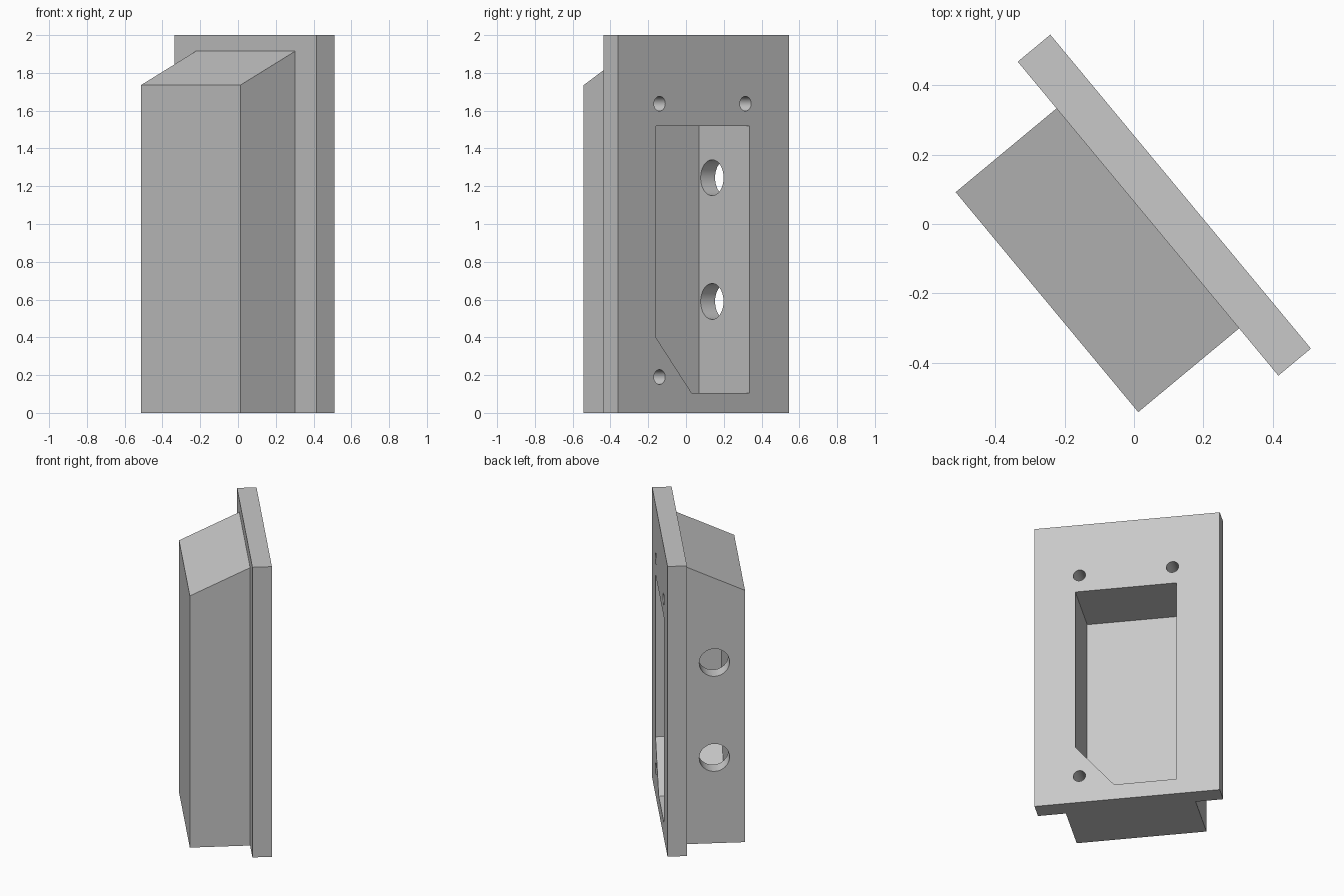
import bpy, bmesh, math
from mathutils import Matrix, Vector

if "Cube" in bpy.data.objects:
    bpy.data.objects.remove(bpy.data.objects["Cube"])

# Local frame: x runs along the plate, y points out of its face, z is up
TURN = Matrix.Rotation(math.radians(-50.3), 4, 'Z')
FACE_Y = 0.163

grey = bpy.data.materials.new("light_grey")
grey.diffuse_color = (0.58, 0.58, 0.58, 1)
grey.use_nodes = True
grey.node_tree.nodes["Principled BSDF"].inputs["Base Color"].default_value = grey.diffuse_color


def prism(name, profile, offset):
    """Extrude a closed 3D profile along an offset vector."""
    bm = bmesh.new()
    base = bm.faces.new([bm.verts.new(p) for p in profile])
    top = bmesh.ops.extrude_face_region(bm, geom=[base])
    verts = [g for g in top["geom"] if isinstance(g, bmesh.types.BMVert)]
    bmesh.ops.translate(bm, verts=verts, vec=offset)
    bmesh.ops.recalc_face_normals(bm, faces=bm.faces)
    mesh = bpy.data.meshes.new(name)
    bm.to_mesh(mesh)
    bm.free()
    mesh.materials.append(grey)
    obj = bpy.data.objects.new(name, mesh)
    bpy.context.collection.objects.link(obj)
    return obj


def circle(center, radius, axis, count=48):
    """Points of a circle around the local x or y axis."""
    pts = []
    for i in range(count):
        a = 2 * math.pi * i / count
        c, s = radius * math.cos(a), radius * math.sin(a)
        pts.append(Vector(center) + Vector((0, c, s) if axis == 'X' else (c, 0, s)))
    return pts


def combine(body, tool, operation):
    mod = body.modifiers.new("cut", 'BOOLEAN')
    mod.operation, mod.object, mod.solver = operation, tool, 'EXACT'
    bpy.context.view_layer.objects.active = body
    bpy.ops.object.modifier_apply(modifier=mod.name)
    bpy.data.objects.remove(tool)


# Mounting plate
body = prism("housing", [(-0.574, 0.041, 0), (0.602, 0.041, 0),
                         (0.602, FACE_Y, 0), (-0.574, FACE_Y, 0)], (0, 0, 2))

# Box behind the plate with a sloped top
box = prism("box", [(-0.399, -0.337, 0), (-0.399, 0.1, 0),
                    (-0.399, 0.1, 1.943), (-0.399, -0.337, 1.735)], (0.824, 0, 0))
combine(body, box, 'UNION')

# Pocket with one chamfered lower corner
pocket = prism("pocket", [(x, 0.3, z) for x, z in
                          [(-0.30, 0.105), (0.096, 0.105), (0.343, 0.40),
                           (0.343, 1.52), (-0.30, 1.52)]], (0, -0.552, 0))
combine(body, pocket, 'DIFFERENCE')

# Cable holes through the side wall
for z in (0.59, 1.245):
    hole = prism("cable_hole", circle((-0.5, -0.145, z), 0.095, 'X'), (0.35, 0, 0))
    combine(body, hole, 'DIFFERENCE')

# Blind screw holes in the plate face
for x, z in ((0.317, 1.637), (-0.274, 1.637), (0.317, 0.19)):
    hole = prism("screw_hole", circle((x, 0.3, z), 0.039, 'Y', 32), (0, -0.40, 0))
    combine(body, hole, 'DIFFERENCE')

# Turn into place and smooth the hole walls
body.data.transform(TURN)
bpy.ops.object.select_all(action='DESELECT')
body.select_set(True)
bpy.context.view_layer.objects.active = body
bpy.ops.object.shade_smooth_by_angle(angle=math.radians(30))
